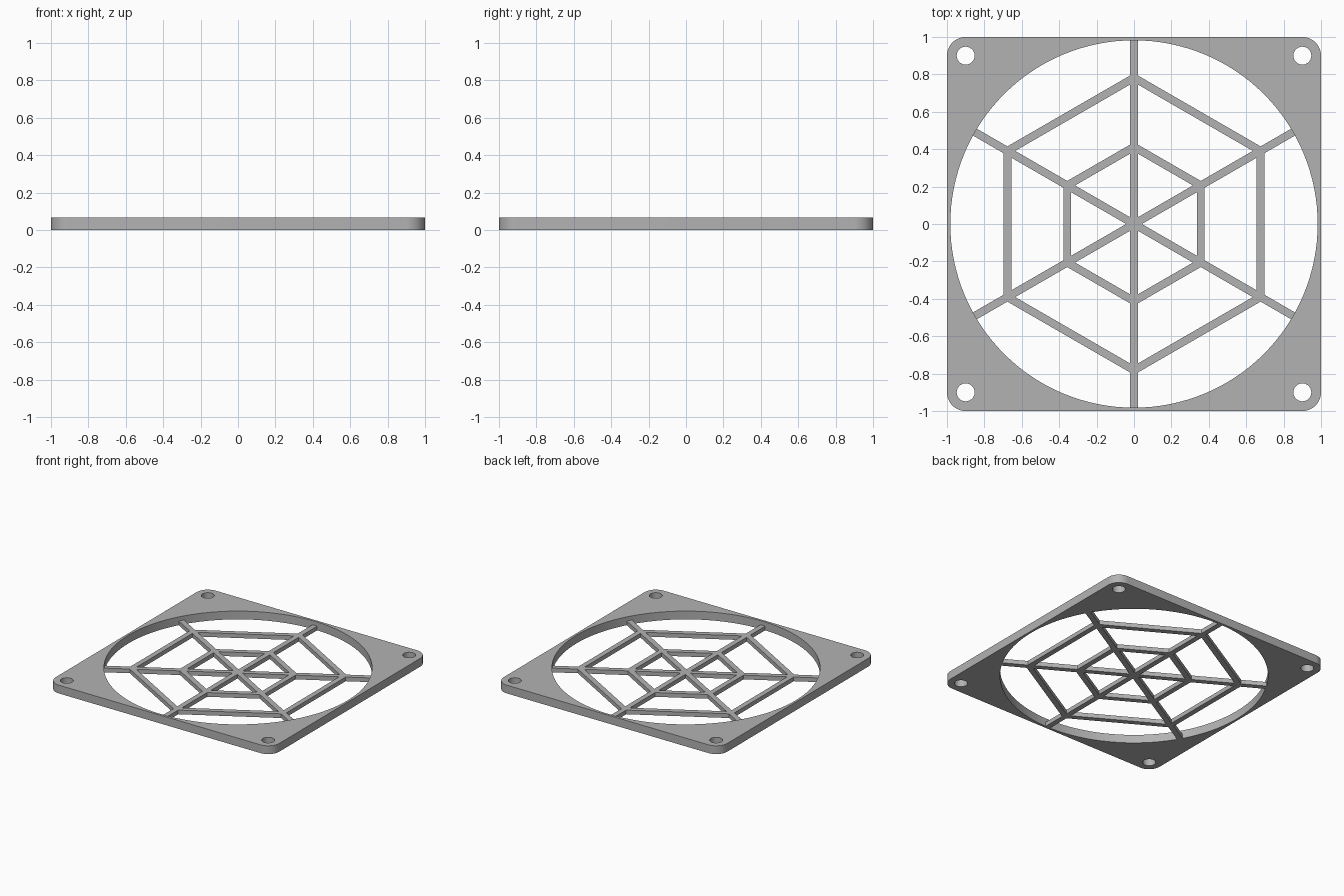
import bpy
import bmesh
from math import sin, cos, tan, pi, radians

cube = bpy.data.objects.get("Cube")
if cube:
    bpy.data.objects.remove(cube, do_unlink=True)

FRAME_HEIGHT = 0.067
WEB_HEIGHT = 0.034
OPENING = 0.982          # radius of the round opening
BAR = 0.042              # width of every web bar
RINGS = (0.357, 0.677)   # distance of the ring bars from the centre

grey = bpy.data.materials.new("grey plastic")
grey.use_nodes = True
grey.diffuse_color = (0.45, 0.45, 0.45, 1)
grey.node_tree.nodes["Principled BSDF"].inputs["Base Color"].default_value = grey.diffuse_color


def arc(cx, cy, radius, start, end, steps):
    """Points on an arc, angles in degrees, both ends included."""
    angles = [radians(start + (end - start) * i / steps) for i in range(steps + 1)]
    return [(cx + radius * cos(a), cy + radius * sin(a)) for a in angles]


def circle(cx, cy, radius, steps):
    return arc(cx, cy, radius, 0, 360, steps)[:-1]


def plate(name, outlines, height):
    """Extrude flat outlines, inner ones being holes, into a solid plate."""
    curve = bpy.data.curves.new(name, "CURVE")
    curve.dimensions = "2D"
    curve.fill_mode = "BOTH"
    curve.extrude = height / 2
    for points in outlines:
        spline = curve.splines.new("POLY")
        spline.points.add(len(points) - 1)
        for point, (x, y) in zip(spline.points, points):
            point.co = (x, y, 0, 1)
        spline.use_cyclic_u = True
    helper = bpy.data.objects.new(name + " outline", curve)
    bpy.context.collection.objects.link(helper)
    evaluated = helper.evaluated_get(bpy.context.evaluated_depsgraph_get())
    mesh = bpy.data.meshes.new_from_object(evaluated)
    bpy.data.objects.remove(helper, do_unlink=True)

    # Weld the caps to the walls and stand the plate on the ground
    bm = bmesh.new()
    bm.from_mesh(mesh)
    bmesh.ops.remove_doubles(bm, verts=bm.verts, dist=0.0001)
    bmesh.ops.translate(bm, verts=bm.verts, vec=(0, 0, height / 2))
    bmesh.ops.recalc_face_normals(bm, faces=bm.faces)
    bm.to_mesh(mesh)
    bm.free()
    mesh.name = name
    mesh.materials.clear()
    mesh.materials.append(grey)
    obj = bpy.data.objects.new(name, mesh)
    bpy.context.collection.objects.link(obj)
    bpy.ops.object.select_all(action="DESELECT")
    obj.select_set(True)
    bpy.context.view_layer.objects.active = obj
    bpy.ops.object.shade_smooth_by_angle(angle=radians(30))
    return obj


# Square frame: rounded corners, round opening, four screw holes
corners = [(0.9, 0.9), (-0.9, 0.9), (-0.9, -0.9), (0.9, -0.9)]
border = []
for i, (x, y) in enumerate(corners):
    border += arc(x, y, 0.1, 90 * i, 90 * i + 90, 12)
screw_holes = [circle(x, y, 0.048, 32) for x, y in corners]
plate("frame", [border, circle(0, 0, OPENING, 128)] + screw_holes, FRAME_HEIGHT)


def turned(points, angle):
    return [(x * cos(angle) - y * sin(angle), x * sin(angle) + y * cos(angle)) for x, y in points]


def half_width(distance):
    """Half the gap between neighbouring spokes at a distance along the sector."""
    return distance * tan(pi / 6) - BAR / 2 / cos(pi / 6)


# Web: six spokes and two hexagonal rings, drawn sector by sector
outline, cells = [], []
inner, outer = RINGS
spoke_end = OPENING + 0.001
for i in range(6):
    turn = i * pi / 3
    edge = outer + BAR / 2
    w = half_width(edge)
    outline += turned([(edge, -w), (edge, w)], turn)
    outline += turned([(spoke_end, -BAR / 2), (spoke_end, BAR / 2)], turn + pi / 6)

    tip = inner - BAR / 2
    cells.append(turned([(BAR, 0), (tip, -half_width(tip)), (tip, half_width(tip))], turn))
    near, far = inner + BAR / 2, outer - BAR / 2
    a, b = half_width(near), half_width(far)
    cells.append(turned([(near, -a), (far, -b), (far, b), (near, a)], turn))
plate("web", [outline] + cells, WEB_HEIGHT)
